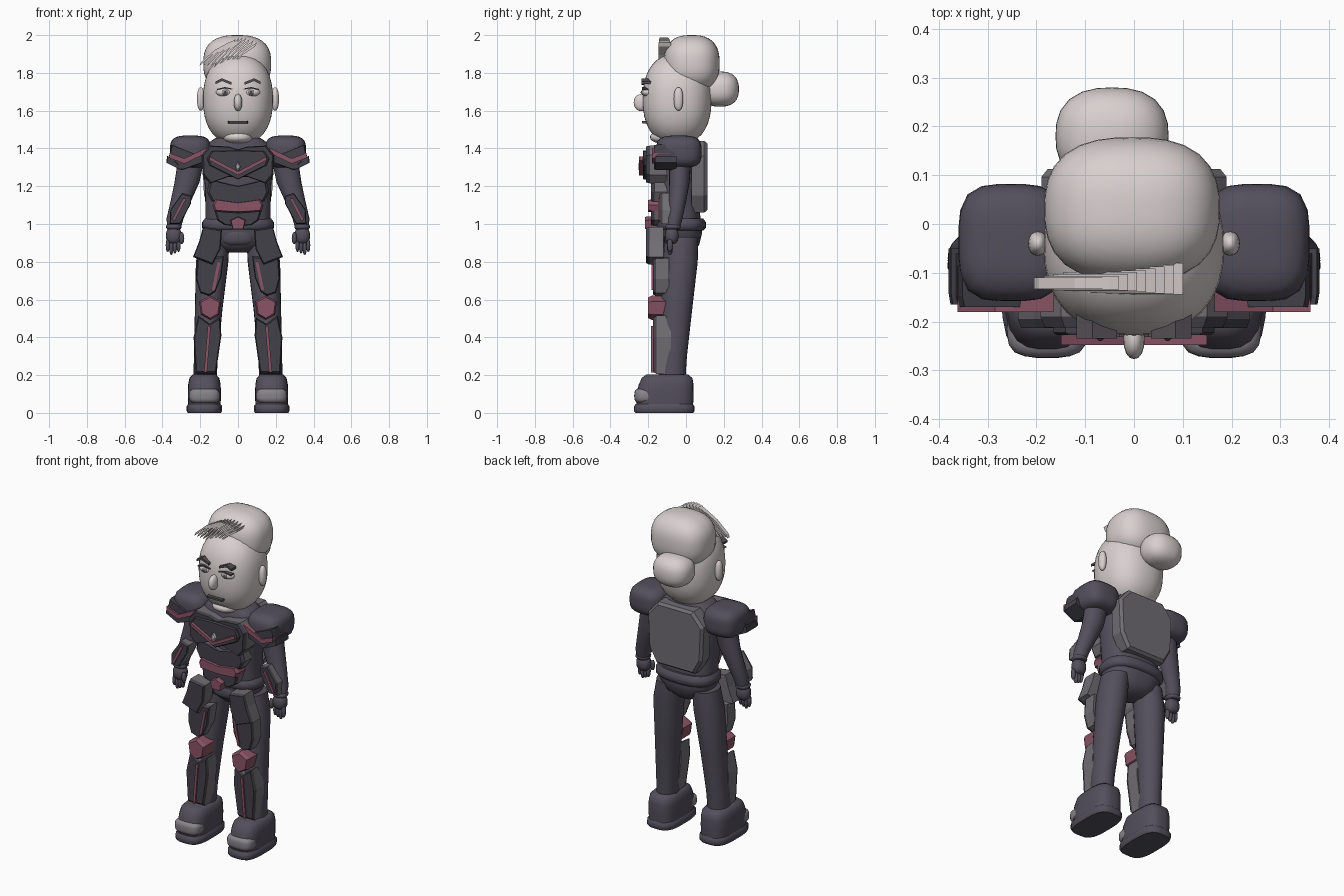
import bpy, bmesh, math
from mathutils import Vector


def material(name, r, g, b):
    m = bpy.data.materials.new(name)
    m.diffuse_color = [(c / 255 / 12.92 if c < 11 else ((c / 255 + 0.055) / 1.055) ** 2.4) for c in (r, g, b)] + [1]
    return m


SKIN = material("pale skin", 217, 208, 207)
SUIT = material("suit", 83, 79, 92)
DARK = material("dark armour", 67, 65, 74)
GREY = material("grey panel", 112, 109, 115)
RED = material("dull red", 138, 84, 101)
TOE = material("toe grey", 135, 131, 138)
BROW = material("brow grey", 84, 78, 84)


def finish(name, bm, mats, smooth=None):
    bmesh.ops.recalc_face_normals(bm, faces=bm.faces)
    mesh = bpy.data.meshes.new(name)
    bm.to_mesh(mesh)
    bm.free()
    for m in mats:
        mesh.materials.append(m)
    ob = bpy.data.objects.new(name, mesh)
    bpy.context.collection.objects.link(ob)
    if smooth:
        bpy.ops.object.select_all(action='DESELECT')
        ob.select_set(True)
        bpy.context.view_layer.objects.active = ob
        bpy.ops.object.shade_smooth_by_angle(angle=math.radians(smooth))
    return ob


def blob(name, c, r, mat, p=2.0, seg=24):
    """Rounded solid: p = 2 is an ellipsoid, larger is boxier."""
    bm = bmesh.new()
    bmesh.ops.create_uvsphere(bm, u_segments=seg, v_segments=seg * 2 // 3, radius=1)
    for v in bm.verts:
        k = sum(abs(a) ** p for a in v.co) ** (1 / p)
        v.co = Vector([c[i] + r[i] * v.co[i] / k for i in range(3)])
    return finish(name, bm, [mat], 50)


def loft(name, rings, mat, p=2.0, n=24):
    """Skin through horizontal rings (x, y, z, rx, ry)."""
    bm = bmesh.new()
    loops = []
    for x, y, z, rx, ry in rings:
        loop = []
        for i in range(n):
            a = math.tau * i / n
            u, w = math.cos(a), math.sin(a)
            k = (abs(u) ** p + abs(w) ** p) ** (1 / p)
            loop.append(bm.verts.new((x + rx * u / k, y + ry * w / k, z)))
        loops.append(loop)
    for a, b in zip(loops, loops[1:]):
        for i in range(n):
            bm.faces.new((a[i], a[(i + 1) % n], b[(i + 1) % n], b[i]))
    bm.faces.new(loops[0])
    bm.faces.new(loops[-1])
    return finish(name, bm, [mat], 50)


def plate(name, pts, front, back, mat, side=None, s=1, taper=0.92):
    """Outline in x-z pushed from back to front, front slightly smaller; sides may differ in colour."""
    bm = bmesh.new()
    cx = sum(p[0] for p in pts) / len(pts)
    cz = sum(p[1] for p in pts) / len(pts)
    mid = front + (back - front) * 0.2
    loops = []
    for y, k in ((back, 1), (mid, 1), (front, taper)):
        loops.append([bm.verts.new((s * (cx + (x - cx) * k), y, cz + (z - cz) * k)) for x, z in pts])
    n = len(pts)
    for a, b in zip(loops, loops[1:]):
        for i in range(n):
            bm.faces.new((a[i], a[(i + 1) % n], b[(i + 1) % n], b[i]))
    bm.faces.new(loops[0])
    bm.faces.new(loops[-1])
    bm.normal_update()
    if side:
        for f in bm.faces:
            f.material_index = 0 if f.calc_center_median().y < mid - 0.0001 else 1
    return finish(name, bm, [mat, side or mat])


def ribbon(name, pts, dx, dz, front, back, mat, s=1):
    outline = [(x + dx, z + dz) for x, z in pts] + [(x - dx, z - dz) for x, z in reversed(pts)]
    return plate(name, outline, front, back, mat, s=s, taper=1)


def both(half):
    return half + [(-x, z) for x, z in reversed(half) if x]


# Head, hair, bun and neck
blob("head", (0, -0.047, 1.66), (0.185, 0.182, 0.24), SKIN, 2.35, 32)
blob("hair_cap", (-0.004, 0.03, 1.85), (0.18, 0.148, 0.15), SKIN, 2.6, 32)
blob("hair_bun", (-0.045, 0.18, 1.714), (0.116, 0.1, 0.093), SKIN, 2.5)
blob("chin", (0, -0.1, 1.46), (0.08, 0.09, 0.036), SKIN, 2.3)
loft("neck", [(0, -0.04, 1.36, 0.1, 0.09), (0, -0.04, 1.48, 0.1, 0.09)], SKIN)

# Swept fringe made of overlapping strands
for i in range(9):
    t = i / 8
    x0, z0 = 0.095 - 0.15 * t, 1.95 + 0.026 * math.sin(math.pi * t)
    x1, z1 = -0.04 - 0.16 * t, 1.835 + 0.012 * t
    ribbon("fringe_strand", [(x0, z0), ((x0 + x1) / 2, (z0 + z1) / 2 + 0.012), (x1, z1)],
           0.005, 0.011, -0.145 + 0.012 * t, -0.08 - 0.03 * t, SKIN)

# Face
blob("nose", (0, -0.235, 1.643), (0.022, 0.042, 0.045), SKIN, 2.2, 16)
plate("mouth", both([(0, 1.546), (0.052, 1.545), (0.052, 1.533), (0, 1.534)])[:3]
      + [(-0.052, 1.533), (-0.052, 1.545)], -0.232, -0.19, BROW)
for s in (1, -1):
    blob("ear", (s * 0.197, -0.04, 1.662), (0.02, 0.025, 0.062), SKIN, 2.3, 16)
    blob("eye", (s * 0.073, -0.204, 1.697), (0.044, 0.028, 0.023), SKIN, 2, 16)
    blob("iris", (s * 0.069, -0.225, 1.697), (0.016, 0.012, 0.016), TOE, 2, 16)
    blob("pupil", (s * 0.069, -0.234, 1.697), (0.007, 0.006, 0.007), BROW, 2, 12)
    ribbon("eyelid", [(0.03, 1.714), (0.07, 1.722), (0.112, 1.712)], 0, 0.003, -0.232, -0.19, BROW, s)
    ribbon("eyebrow", [(0.035, 1.744), (0.085, 1.764), (0.118, 1.748)], 0, 0.007, -0.235, -0.18, BROW, s)

# Torso, pelvis and belt
loft("torso", [(0, -0.03, 0.85, 0.06, 0.06), (0, -0.03, 0.89, 0.13, 0.1), (0, -0.03, 0.95, 0.175, 0.115),
               (0, -0.035, 1.05, 0.172, 0.11), (0, -0.045, 1.2, 0.175, 0.112), (0, -0.045, 1.34, 0.19, 0.115),
               (0, -0.045, 1.42, 0.17, 0.105), (0, -0.045, 1.455, 0.12, 0.095)], SUIT, 2.6, 28)
loft("belt", [(0, -0.025, 0.965, 0.175, 0.115), (0, -0.025, 0.98, 0.19, 0.13), (0, -0.025, 1.01, 0.19, 0.13),
              (0, -0.025, 1.03, 0.175, 0.115)], SUIT, 2.6, 28)
blob("groin_guard", (0, -0.08, 0.93), (0.092, 0.07, 0.05), SUIT, 3)

# Chest armour
plate("chest_plate", both([(0, 1.395), (0.05, 1.41), (0.15, 1.415), (0.192, 1.365), (0.188, 1.26), (0.15, 1.215),
                           (0.05, 1.25), (0, 1.225)][:-1]) + [], -0.212, -0.1, DARK, GREY, taper=0.95)
plate("chest_point", both([(0, 1.39), (0.14, 1.385), (0.165, 1.345), (0.15, 1.31), (0, 1.235)]),
      -0.228, -0.2, DARK, taper=0.95)
ribbon("chest_chevron", [(-0.15, 1.347), (0, 1.268), (0.15, 1.347)], 0, 0.01, -0.248, -0.215, RED)
plate("chest_gem", [(0, 1.333), (0.014, 1.303), (0, 1.275), (-0.014, 1.303)], -0.252, -0.22, SKIN, taper=0.5)

# Abdomen armour and buckle
plate("upper_abdomen", both([(0, 1.20), (0.15, 1.235), (0.165, 1.17), (0.14, 1.12), (0, 1.10)]), -0.185, -0.1, DARK, GREY)
plate("waist_band", both([(0, 1.113), (0.12, 1.13), (0.135, 1.10), (0.125, 1.07), (0, 1.062)]), -0.2, -0.12, RED)
plate("lower_abdomen", both([(0, 1.06), (0.125, 1.07), (0.11, 1.02), (0.07, 0.995), (0, 0.99)]), -0.185, -0.1, DARK, GREY)
plate("buckle", both([(0, 1.04), (0.04, 1.02), (0.028, 0.972)]), -0.218, -0.14, RED)

# Back pack
pack = plate("back_pack", both([(0, 1.44), (0.12, 1.44), (0.19, 1.36), (0.18, 1.15), (0.13, 1.06), (0, 1.06)]),
             0.113, 0.03, GREY, taper=0.93)

for s in (1, -1):
    # Arms and hands
    loft("arm", [(s * 0.34, -0.07, 0.97, 0.035, 0.035), (s * 0.333, -0.06, 1.03, 0.045, 0.042),
                 (s * 0.30, -0.045, 1.13, 0.055, 0.048), (s * 0.27, -0.035, 1.22, 0.066, 0.054),
                 (s * 0.245, -0.03, 1.36, 0.07, 0.06)], SUIT, n=20)
    blob("cuff", (s * 0.34, -0.07, 0.985), (0.042, 0.042, 0.018), SUIT, 2.5, 16)
    blob("hand", (s * 0.34, -0.075, 0.938), (0.042, 0.036, 0.045), SUIT, 2.5, 16)
    for i in range(4):
        blob("finger", (s * (0.315 + 0.019 * i), -0.085, 0.888 - 0.008 * (i % 3)), (0.011, 0.015, 0.036), SUIT, 2.4, 10)
    blob("thumb", (s * 0.298, -0.1, 0.925), (0.014, 0.014, 0.032), SUIT, 2.2, 10)
    plate("forearm_plate", [(0.295, 1.165), (0.245, 1.148), (0.25, 1.105), (0.308, 1.0), (0.362, 1.0), (0.358, 1.075)],
          -0.14, -0.06, DARK, GREY, s)
    ribbon("forearm_stripe", [(0.282, 1.135), (0.342, 1.02)], 0.008, 0.002, -0.148, -0.13, RED, s)

    # Shoulder pads and guards
    blob("shoulder_pad", (s * 0.252, -0.038, 1.383), (0.108, 0.12, 0.085), SUIT, 3.6)
    plate("shoulder_guard", [(0.14, 1.40), (0.215, 1.365), (0.352, 1.42), (0.365, 1.36), (0.295, 1.285), (0.17, 1.33)],
          -0.17, -0.06, DARK, s=s, taper=0.95)
    ribbon("shoulder_stripe", [(0.165, 1.39), (0.285, 1.333), (0.362, 1.363)], 0, 0.014, -0.18, -0.085, RED, s)
    plate("shoulder_edge", [(0.28, 1.335), (0.375, 1.36), (0.38, 1.325), (0.3, 1.285)], -0.165, -0.05, DARK, s=s)

    # Legs
    loft("leg", [(s * 0.175, -0.075, 0.15, 0.06, 0.07), (s * 0.17, -0.07, 0.3, 0.064, 0.075),
                 (s * 0.155, -0.05, 0.55, 0.073, 0.083), (s * 0.137, -0.03, 0.8, 0.086, 0.092),
                 (s * 0.12, -0.025, 0.93, 0.075, 0.09)], SUIT, n=24)
    plate("hip_plate", [(0.185, 0.985), (0.085, 0.97), (0.092, 0.87), (0.135, 0.785), (0.238, 0.825), (0.205, 0.91)],
          -0.213, -0.12, DARK, GREY, s)
    plate("thigh_plate", [(0.215, 0.82), (0.075, 0.83), (0.088, 0.72), (0.12, 0.64), (0.155, 0.62), (0.2, 0.635),
                          (0.222, 0.71)], -0.175, -0.09, DARK, GREY, s)
    ribbon("thigh_stripe", [(0.1, 0.80), (0.13, 0.65)], 0.008, 0, -0.182, -0.16, RED, s)
    plate("knee_guard", [(0.147, 0.622), (0.206, 0.59), (0.196, 0.52), (0.147, 0.492), (0.1, 0.52), (0.09, 0.59)],
          -0.2, -0.1, RED, s=s, taper=0.85)
    plate("shin_plate", [(0.21, 0.515), (0.15, 0.47), (0.095, 0.505), (0.088, 0.41), (0.118, 0.205), (0.224, 0.205),
                         (0.235, 0.4)], -0.175, -0.08, DARK, GREY, s)
    ribbon("shin_stripe", [(0.152, 0.46), (0.172, 0.215)], 0.008, 0, -0.184, -0.16, RED, s)

    # Boots
    b = s * 0.178
    loft("boot_sole", [(b, -0.115, 0, 0.088, 0.153), (b, -0.115, 0.01, 0.094, 0.16), (b, -0.115, 0.035, 0.094, 0.16),
                       (b, -0.115, 0.048, 0.085, 0.15)], SUIT, 3.4, 28)
    loft("boot_upper", [(b, -0.112, 0.045, 0.086, 0.15), (b, -0.112, 0.1, 0.088, 0.152), (b, -0.105, 0.15, 0.086, 0.145),
                        (b, -0.1, 0.185, 0.079, 0.134), (b, -0.1, 0.202, 0.062, 0.112)], SUIT, 3.2, 28)
    blob("toe_cap", (b, -0.215, 0.09), (0.082, 0.059, 0.042), TOE, 3.4)
